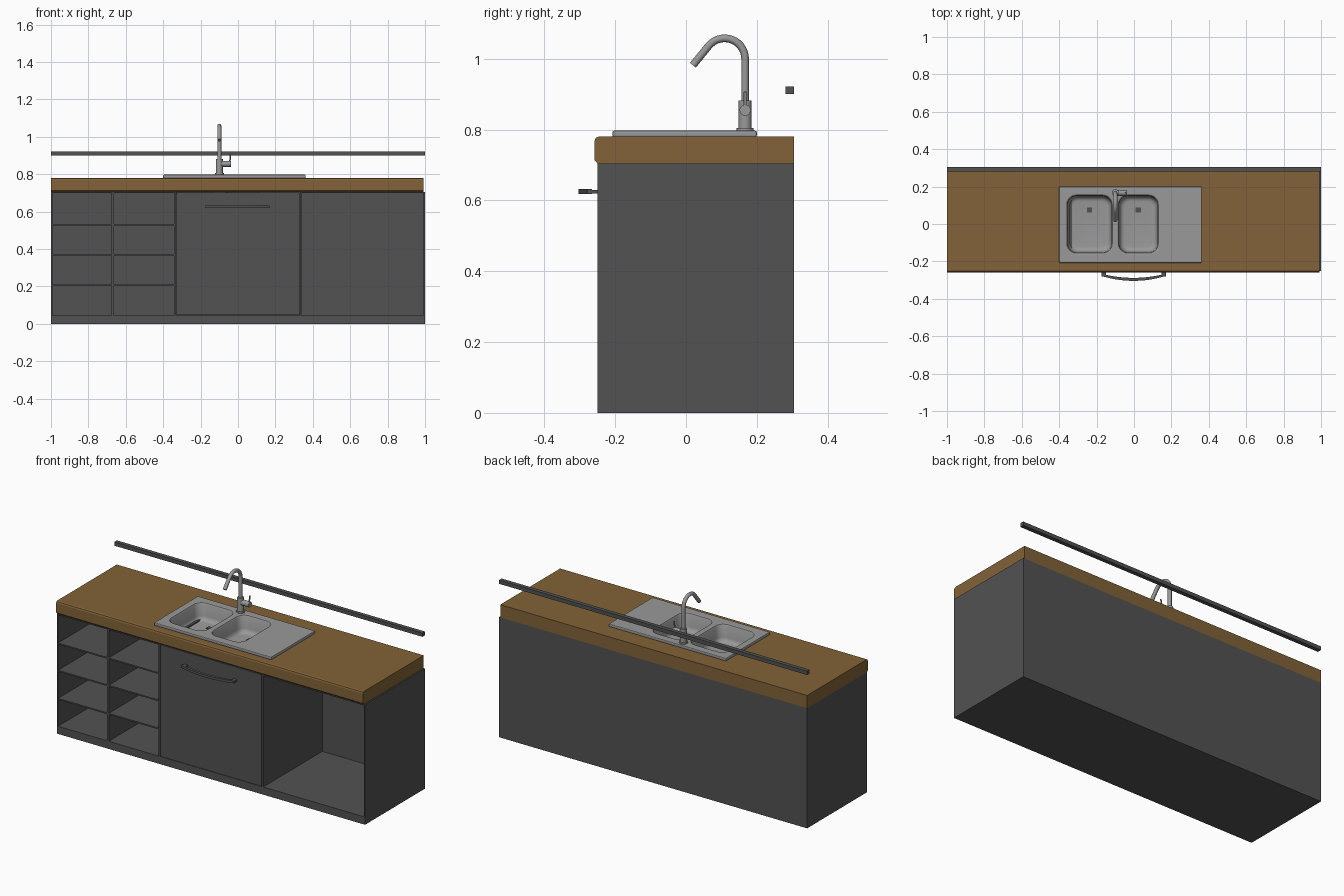
import bpy, bmesh, math
from mathutils import Vector

if "Cube" in bpy.data.objects:
    bpy.data.objects.remove(bpy.data.objects["Cube"])


def material(name, rgb):
    m = bpy.data.materials.new(name)
    m.diffuse_color = (*rgb, 1)
    m.use_nodes = True
    m.node_tree.nodes["Principled BSDF"].inputs["Base Color"].default_value = m.diffuse_color
    return m


DARK = material("dark grey", (0.085, 0.085, 0.085))
WOOD = material("brown wood", (0.225, 0.123, 0.04))
STEEL = material("steel grey", (0.32, 0.32, 0.32))


def finish(name, bm, mat, smooth=False):
    bmesh.ops.recalc_face_normals(bm, faces=bm.faces)
    me = bpy.data.meshes.new(name)
    bm.to_mesh(me)
    bm.free()
    ob = bpy.data.objects.new(name, me)
    bpy.context.collection.objects.link(ob)
    if mat:
        me.materials.append(mat)
    if smooth:
        shade(ob)
    return ob


def select(ob):
    bpy.ops.object.select_all(action='DESELECT')
    ob.select_set(True)
    bpy.context.view_layer.objects.active = ob


def shade(ob):
    select(ob)
    bpy.ops.object.shade_smooth_by_angle(angle=math.radians(35))


def box(name, x0, x1, y0, y1, z0, z1, mat=DARK):
    bm = bmesh.new()
    bmesh.ops.create_cube(bm, size=1)
    for v in bm.verts:
        v.co = ((x0 + x1) / 2 + v.co.x * (x1 - x0),
                (y0 + y1) / 2 + v.co.y * (y1 - y0),
                (z0 + z1) / 2 + v.co.z * (z1 - z0))
    return finish(name, bm, mat)


def prism(name, pts, shift, mat, smooth=False):
    """Extrude a closed outline by a vector."""
    bm = bmesh.new()
    f = bm.faces.new([bm.verts.new(p) for p in pts])
    top = bmesh.ops.extrude_face_region(bm, geom=[f])["geom"]
    bmesh.ops.translate(bm, vec=shift, verts=[v for v in top if isinstance(v, bmesh.types.BMVert)])
    return finish(name, bm, mat, smooth)


def tube(name, pts, r, mat=STEEL):
    cu = bpy.data.curves.new(name, 'CURVE')
    cu.dimensions = '3D'
    cu.bevel_depth, cu.bevel_resolution, cu.use_fill_caps = r, 4, True
    sp = cu.splines.new('POLY')
    sp.points.add(len(pts) - 1)
    for p, co in zip(sp.points, pts):
        p.co = (*co, 1)
    ob = bpy.data.objects.new(name, cu)
    bpy.context.collection.objects.link(ob)
    cu.materials.append(mat)
    select(ob)
    bpy.ops.object.convert(target='MESH')
    shade(bpy.context.object)


def apply_mod(ob, kind, **settings):
    m = ob.modifiers.new(kind.lower(), kind)
    for k, v in settings.items():
        setattr(m, k, v)
    select(ob)
    bpy.ops.object.modifier_apply(modifier=m.name)


def rounded(x0, x1, y0, y1, r, z, n=6):
    pts = []
    for i, (cx, cy) in enumerate([(x1 - r, y1 - r), (x0 + r, y1 - r), (x0 + r, y0 + r), (x1 - r, y0 + r)]):
        for k in range(n + 1):
            a = math.pi / 2 * (i + k / n)
            pts.append(Vector((cx + r * math.cos(a), cy + r * math.sin(a), z)))
    return pts


# Cabinet carcass: plinth, back, upright panels
F, B, TOP = -0.25, 0.305, 0.705
box("plinth", -1, 1, F, B, 0, 0.045)
box("back_panel", -1, 1, B - 0.008, B, 0.045, TOP)
for name, x0, x1 in [("left_side", -1, -0.993), ("divider_left", -0.676, -0.664),
                     ("divider_middle", -0.341, -0.331), ("divider_right", 0.331, 0.339),
                     ("right_side", 0.993, 1)]:
    box(name, x0, x1, F, B - 0.008, 0.045, TOP)

# Shelves in the two narrow bays, top panels above the open bays
for bay, (x0, x1) in enumerate([(-0.993, -0.676), (-0.664, -0.341)]):
    for z in (0.205, 0.37, 0.53):
        box(f"shelf_{bay}", x0, x1, F, B - 0.008, z - 0.004, z + 0.004)
    box(f"bay_top_{bay}", x0, x1, F, B - 0.008, 0.698, TOP)
box("wide_bay_top", 0.339, 0.993, F, B - 0.008, 0.698, TOP)

# Door and bowed handle
box("door", -0.329, 0.329, F, F + 0.012, 0.047, 0.701)
for x in (-0.163, 0.158):
    box("handle_post", x - 0.012, x + 0.012, -0.28, F, 0.62, 0.63)
N = 16
bow = [(-1 + 2 * i / N) for i in range(N + 1)]
outer = [(-0.0025 + 0.172 * t, -0.304 + 0.026 * t * t, 0.618) for t in bow]
inner = [(-0.0025 + 0.172 * t, -0.288 + 0.022 * t * t, 0.618) for t in reversed(bow)]
prism("handle_bar", outer + inner, (0, 0, 0.014), DARK, True)

# Worktop with eased front edge
profile = [(-0.25, 0.705), (-0.258, 0.713), (-0.258, 0.769), (-0.255, 0.777),
           (-0.247, 0.78), (B, 0.78), (B, 0.705)]
worktop = prism("worktop", [(-1, y, z) for y, z in profile], (1.992, 0, 0), WOOD)

# Sink plate with bowls cut through plate and worktop
SZ = 0.797
sink = box("sink_plate", -0.4, 0.362, -0.208, 0.2, 0.779, SZ, STEEL)
apply_mod(sink, 'BEVEL', width=0.005, segments=2)
for i, (x0, x1) in enumerate([(-0.365, -0.11), (-0.09, 0.136)]):
    cutter = prism("bowl_cutter", rounded(x0, x1, -0.162, 0.16, 0.055, 0.65), (0, 0, 0.3), None)
    cutter.hide_render = True
    for ob in (sink, worktop):
        apply_mod(ob, 'BOOLEAN', operation='DIFFERENCE', object=cutter, solver='EXACT')
    bpy.data.objects.remove(cutter)
    # bowl shell lofted from rim to floor
    bm = bmesh.new()
    rings = []
    for inset, dz in [(0, 0), (0.006, -0.002), (0.01, -0.008), (0.013, -0.075),
                      (0.018, -0.09), (0.028, -0.098), (0.04, -0.1)]:
        rings.append([bm.verts.new(p) for p in
                      rounded(x0 + inset, x1 - inset, -0.162 + inset, 0.16 - inset,
                              max(0.055 - inset * 0.6, 0.02), SZ + dz)])
    for a, b in zip(rings, rings[1:]):
        for k in range(len(a)):
            j = (k + 1) % len(a)
            bm.faces.new((a[k], a[j], b[j], b[k]))
    bm.faces.new(rings[-1])
    bowl = finish(f"sink_bowl_{i}", bm, STEEL, True)
    cx = (x0 + x1) / 2
    box(f"drain_{i}", cx - 0.014, cx + 0.014, 0.061, 0.089, SZ - 0.1, SZ - 0.096)

# Tap: base, body, swan neck, side lever
X, Y = -0.1, 0.167
tube("tap_base", [(X, Y, SZ - 0.002), (X, Y, 0.805)], 0.024)
tube("tap_body", [(X, Y, 0.804), (X, Y, 0.882)], 0.0185)
neck = [(X, Y, 0.88), (X, Y, 0.95)]
for k in range(15):
    a = math.radians(10 * k)
    neck.append((X, 0.109 + 0.058 * math.cos(a), 1.0 + 0.058 * math.sin(a)))
neck.append((X, 0.0195, 0.982))
tube("tap_neck", neck, 0.0108)
tube("tap_lever_hub", [(X, Y, 0.855), (-0.038, Y, 0.855)], 0.016)
tube("tap_lever", [(-0.044, Y, 0.855), (-0.041, Y, 0.907)], 0.004)

# Square rail behind the worktop
box("wall_rail", -1, 1, 0.281, 0.305, 0.9, 0.922)
